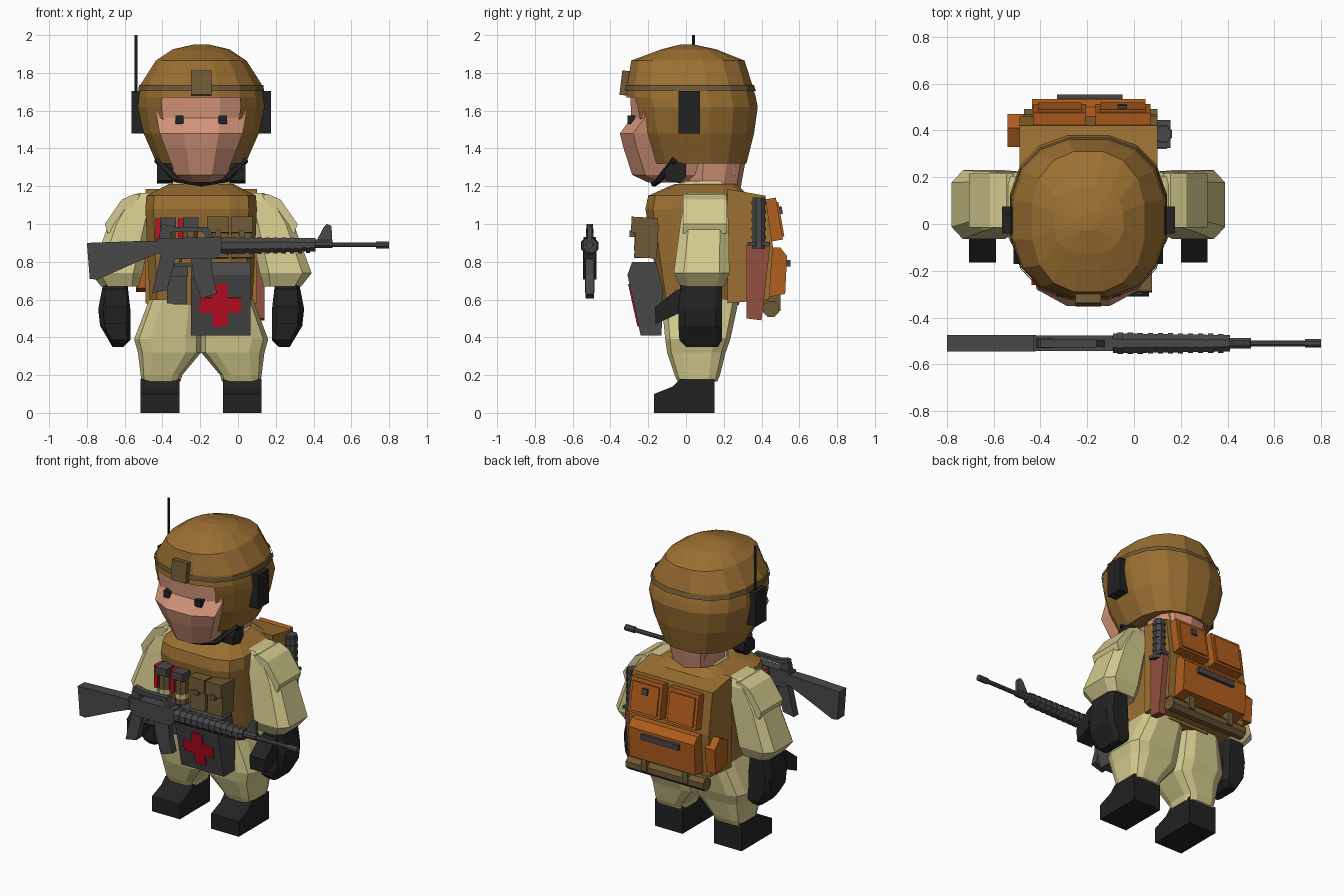
import bpy, bmesh, math
from mathutils import Vector, Matrix

if "Cube" in bpy.data.objects:
    bpy.data.objects.remove(bpy.data.objects["Cube"])

CX = -0.195  # centre line of the figure


def mat(name, r, g, b):
    m = bpy.data.materials.new(name)
    m.diffuse_color = [*(((c / 255 + 0.055) / 1.055) ** 2.4 for c in (r, g, b)), 1]
    m.use_nodes = True
    m.node_tree.nodes["Principled BSDF"].inputs["Base Color"].default_value = m.diffuse_color
    return m


BROWN = mat("helmet_brown", 156, 112, 50)
KHAKI = mat("khaki", 212, 203, 142)
BLACK = mat("black", 34, 34, 34)
SKIN = mat("skin", 212, 148, 122)
ORANGE = mat("orange_brown", 178, 94, 30)
GREY = mat("gun_grey", 72, 72, 72)
RED = mat("red", 196, 14, 34)
SHEATH = mat("sheath_brown", 146, 80, 62)
OLIVE = mat("olive_brown", 112, 90, 54)


def finish(name, bm, m):
    bmesh.ops.recalc_face_normals(bm, faces=bm.faces[:])
    me = bpy.data.meshes.new(name)
    bm.to_mesh(me)
    bm.free()
    me.materials.append(m)
    ob = bpy.data.objects.new(name, me)
    bpy.context.collection.objects.link(ob)
    return ob


def skin_rings(name, m, rings, cap=True):
    bm = bmesh.new()
    rows = [[bm.verts.new(p) for p in r] for r in rings]
    n = len(rows[0])
    for a, b in zip(rows, rows[1:]):
        for i in range(n):
            j = (i + 1) % n
            bm.faces.new((a[i], a[j], b[j], b[i]))
    if cap:
        bm.faces.new(rows[0])
        bm.faces.new(rows[-1])
    return finish(name, bm, m)


def ring(z, x0, x1, y0, y1, n, p, s):
    """Rounded-box section at height z; x is measured from the centre line."""
    angs = [2 * math.pi * (i + 0.5) / n for i in range(n)]
    k = math.cos(math.pi / n) ** (2 / p)
    f = lambda v: math.copysign(abs(v) ** (2 / p) / k, v)
    return [(CX + s * ((x0 + x1) / 2 + f(math.cos(a)) * (x1 - x0) / 2),
             (y0 + y1) / 2 + f(math.sin(a)) * (y1 - y0) / 2, z) for a in angs]


def loft(name, m, secs, n=12, p=4, s=1, cap=True):
    return skin_rings(name, m, [ring(*c, n, p, s) for c in secs], cap)


def prism(name, m, pts, axis, a, b):
    """Extrude a (y,z) outline along x or an (x,z) outline along y."""
    f = (lambda u, v, t: (t, u, v)) if axis == "x" else (lambda u, v, t: (u, t, v))
    return skin_rings(name, m, [[f(u, v, t) for u, v in pts] for t in (a, b)])


def box(name, m, x0, x1, y0, y1, z0, z1, tilt=0):
    bm = bmesh.new()
    bmesh.ops.create_cube(bm, size=1)
    c = Vector(((x0 + x1) / 2, (y0 + y1) / 2, (z0 + z1) / 2))
    bm.transform(Matrix.Translation(c) @ Matrix.Rotation(tilt, 4, "X")
                 @ Matrix.Diagonal((x1 - x0, y1 - y0, z1 - z0, 1)))
    return finish(name, bm, m)


def rod(name, m, a, b, r, n=8, r2=None):
    a, b = Vector(a), Vector(b)
    bm = bmesh.new()
    bmesh.ops.create_cone(bm, cap_ends=True, segments=n, radius1=r,
                          radius2=r if r2 is None else r2, depth=(b - a).length)
    q = (b - a).to_track_quat("Z", "Y").to_matrix().to_4x4()
    bm.transform(Matrix.Translation((a + b) / 2) @ q @ Matrix.Rotation(math.pi / n, 4, "Z"))
    return finish(name, bm, m)


# Helmet shell with a face opening
shell = [(1.32, .235, -.20, .32), (1.48, .305, -.27, .36), (1.62, .335, -.30, .38),
         (1.67, .33, -.315, .37), (1.74, .32, -.31, .35), (1.865, .24, -.29, .31),
         (1.925, .15, -.13, .16), (1.95, .04, -.03, .04)]
helmet = loft("helmet", BROWN, [(z, -w, w, a, b) for z, w, a, b in shell], 16, 2.4)
bm = bmesh.new()
bm.from_mesh(helmet.data)
gone = [f for f in bm.faces if f.calc_center_median().z < 1.665 and f.calc_center_median().y < -.1
        and abs(f.calc_center_median().x - CX) < .16]
bmesh.ops.delete(bm, geom=gone, context="FACES")
bm.to_mesh(helmet.data)
bm.free()
loft("helmet_band", OLIVE, [(1.705, -.333, .333, -.322, .37), (1.735, -.329, .329, -.319, .36)],
     16, 2.4, cap=False)
box("helmet_mount", OLIVE, -.25, -.14, -.345, -.28, 1.68, 1.81, -.12)

# Head, neck and face
rows = [(1.22, .09, -.20), (1.26, .135, -.285), (1.40, .19, -.33), (1.48, .22, -.35),
        (1.56, .235, -.29), (1.69, .24, -.295)]
skin_rings("head", SKIN, [[(CX + x, y, z) for x, y in
           [(-w * .9, .26), (-w, f + .07), (-w * .42, f), (w * .42, f), (w, f + .07), (w * .9, .26)]]
    for z, w, f in rows])
loft("neck", SKIN, [(1.17, -.14, .14, 0, .28), (1.34, -.17, .17, 0, .31)], 10, 2.5)
loft("collar", KHAKI, [(1.17, -.18, .18, -.06, .29), (1.228, -.15, .15, -.02, .27)], 10, 2.5)

# Vest and pack body
loft("vest", BROWN, [(.57, -.27, .27, -.13, .28), (.80, -.283, .283, -.17, .32),
                     (1.08, -.295, .295, -.215, .34), (1.15, -.29, .29, -.20, .33),
                     (1.212, -.17, .17, -.06, .27)])
prism("pack_body", BROWN, [(.22, 1.185), (.42, 1.15), (.46, .88), (.44, .60), (.22, .58)],
      "x", -.49, .10)

for side, s in (("left", 1), ("right", -1)):
    X = lambda x: CX + s * x
    # Trousers and boots
    loft(side + "_trouser_leg", KHAKI, [(.165, .11, .315, -.045, .165), (.20, .10, .32, -.06, .18),
         (.32, 0, .335, -.10, .21), (.39, -.002, .355, -.11, .235), (.60, -.002, .275, -.13, .28)], s=s)
    prism(side + "_boot", BLACK, [(-.17, 0), (.15, 0), (.15, .18), (-.03, .18), (-.07, .14), (-.17, .10)],
          "x", X(.115), X(.32))
    # Sleeve, shoulder flap and glove
    loft(side + "_sleeve", KHAKI, [(.67, .33, .53, -.03, .20), (.74, .31, .585, -.065, .23),
         (1.0, .26, .49, -.03, .225), (1.12, .24, .41, -.01, .22), (1.165, .24, .33, .01, .20)], 8, 4, s)
    prism(side + "_shoulder_flap", KHAKI, [(X(x), z) for x, z in
          [(.32, 1.15), (.35, 1.16), (.42, 1.13), (.51, 1.0), (.495, .95), (.45, .97)]], "y", -.015, .215)
    loft(side + "_glove", BLACK, [(.35, .41, .47, 0, .17), (.385, .375, .49, -.035, .19),
         (.46, .375, .535, -.04, .19), (.55, .375, .545, -.04, .19), (.68, .39, .52, -.03, .19)], 8, 5, s)
    prism(side + "_thumb", BLACK, [(0, .665), (-.05, .65), (-.165, .56), (-.16, .47), (-.03, .53)],
          "x", X(.395), X(.51))
    # Headset cup, chin strap and eye
    box(side + "_ear_cup", BLACK, *sorted((X(.30), X(.37))), -.04, .075, 1.48, 1.705)
    for i, (a, b) in enumerate((((.235, -.06, 1.34), (.13, -.14, 1.235)),
                                ((.13, -.14, 1.235), (0, -.17, 1.215)))):
        rod(f"{side}_chin_strap_{i}", BLACK, (X(a[0]), *a[1:]), (X(b[0]), *b[1:]), .018, 6)
    prism(side + "_strap_buckle", BLACK, [(-.11, 1.23), (-.03, 1.215), (0, 1.25), (0, 1.32), (-.07, 1.335),
          (-.11, 1.29)], "x", X(.15), X(.235))
    box(side + "_eye", BLACK, X(.115) - .022, X(.115) + .022, -.31, -.265, 1.53, 1.575)
rod("antenna", BLACK, (-.54, .04, 1.68), (-.54, .04, 2.0), .008, 6)

# Medical pouch with cross plates
prism("medical_pouch", GREY, [(-.31, .73), (-.285, .80), (-.16, .80), (-.12, .65), (-.13, .41), (-.24, .41)],
      "x", -.25, .065)
tilt = math.atan2(.07, .32)
box("cross_upright", RED, -.135, -.055, -.282, -.273, .455, .685, tilt)
for name, a, b in (("cross_arm_a", -.205, -.135), ("cross_arm_b", -.055, .015)):
    box(name, RED, a, b, -.282, -.273, .53, .61, tilt)
box("small_pouch", GREY, -.375, -.27, -.21, -.10, .58, .77)
box("small_pouch_flap", GREY, -.38, -.265, -.225, -.10, .72, .79)

# Chest pouches and flares
for i, x in enumerate((-.105, .02)):
    box(f"ammo_pouch_{i}", OLIVE, x - .055, x + .055, -.27, -.15, .82, 1.0, -.06)
    box(f"ammo_flap_{i}", OLIVE, x - .058, x + .058, -.29, -.15, .95, 1.035, -.06)
    box(f"ammo_clip_{i}", OLIVE, x - .015, x + .015, -.30, -.27, .93, .965)
for i, x in enumerate((-.37, -.25)):
    rod(f"flare_{i}", OLIVE, (x, -.235, .82), (x, -.235, .99), .042)
    rod(f"flare_band_{i}", KHAKI, (x, -.235, .86), (x, -.235, .89), .045)
    box(f"flare_cap_{i}", GREY, x - .042, x + .042, -.285, -.19, .985, 1.035)
    box(f"flare_lever_{i}", RED, x - .068, x - .04, -.26, -.19, .88, 1.03)

# Pack pouches, handle, bedroll
for i, (a, b) in enumerate(((-.43, -.205), (-.165, .07))):
    box(f"upper_pouch_{i}", ORANGE, a, b, .42, .495, .91, 1.135, .17)
    box(f"upper_pouch_flap_{i}", ORANGE, a + .02, b - .02, .46, .505, .93, 1.115, .17)
box("pouch_button", GREY, -.07, -.03, .46, .51, 1.05, 1.09, .17)
prism("lower_pouch", ORANGE, [(.40, .88), (.50, .875), (.535, .83), (.525, .63), (.42, .61)], "x", -.435, .05)
box("pack_handle", GREY, -.33, -.05, .53, .553, .775, .81)
prism("side_pouch", ORANGE, [(.33, .66), (.46, .64), (.47, .80), (.41, .86), (.33, .82)], "x", -.54, -.47)
rod("bedroll", OLIVE, (-.47, .45, .55), (.10, .45, .55), .046)
for i, x in enumerate((-.34, -.04)):
    box(f"bedroll_strap_{i}", OLIVE, x - .02, x + .02, .40, .50, .54, .63)

# Knife on the pack side
prism("knife_sheath", SHEATH, [(.32, .50), (.40, .49), (.445, .88), (.32, .89)], "x", .09, .14)
rod("knife_handle", GREY, (.125, .385, .87), (.125, .385, 1.14), .036)
for i in range(5):
    rod(f"knife_grip_{i}", GREY, (.125, .385, .92 + i * .045), (.125, .385, .94 + i * .045), .041)
box("knife_guard", GREY, .09, .155, .325, .445, .885, .905)

# Rifle
Y = -.51


def gun(name, pts, w):
    return prism("rifle_" + name, GREY, pts, "y", Y - w / 2, Y + w / 2)


gun("stock", [(-.8, .90), (-.785, .71), (-.745, .705), (-.52, .805), (-.42, .845), (-.42, .91), (-.52, .91)], .072)
gun("receiver", [(-.43, .925), (-.43, .85), (-.38, .815), (-.12, .815), (-.09, .85), (-.09, .93)], .065)
gun("grip", [(-.41, .83), (-.33, .83), (-.375, .65), (-.455, .635)], .05)
gun("magazine", [(-.25, .83), (-.14, .83), (-.135, .73), (-.11, .63), (-.195, .605), (-.235, .72)], .045)
gun("guard", [(-.34, .79), (-.25, .79), (-.25, .775), (-.34, .775)], .025)
gun("trigger", [(-.31, .82), (-.295, .82), (-.30, .785), (-.315, .785)], .015)
gun("handle_top", [(-.41, .99), (-.40, 1.0), (-.33, .985), (-.16, .985), (-.16, .962), (-.40, .955)], .035)
gun("handle_rear", [(-.42, .92), (-.35, .92), (-.36, .965), (-.41, .975)], .04)
gun("handle_front", [(-.16, .92), (-.12, .92), (-.16, .985), (-.20, .97)], .03)
rod("rifle_handguard", GREY, (-.09, Y, .885), (.41, Y, .89), .046, 8, .038)
for i in range(11):
    x = -.07 + i * .043
    rod(f"rifle_rib_{i}", GREY, (x, Y, .886), (x + .022, Y, .886), .05 - i * .0006, 8)
rod("rifle_collar", GREY, (.41, Y, .895), (.50, Y, .895), .024)
gun("front_sight", [(.41, .90), (.50, .90), (.495, .99), (.47, 1.0), (.455, .985)], .022)
rod("rifle_barrel", GREY, (.40, Y, .89), (.8, Y, .89), .014)
rod("rifle_muzzle", GREY, (.73, Y, .89), (.8, Y, .89), .02)
